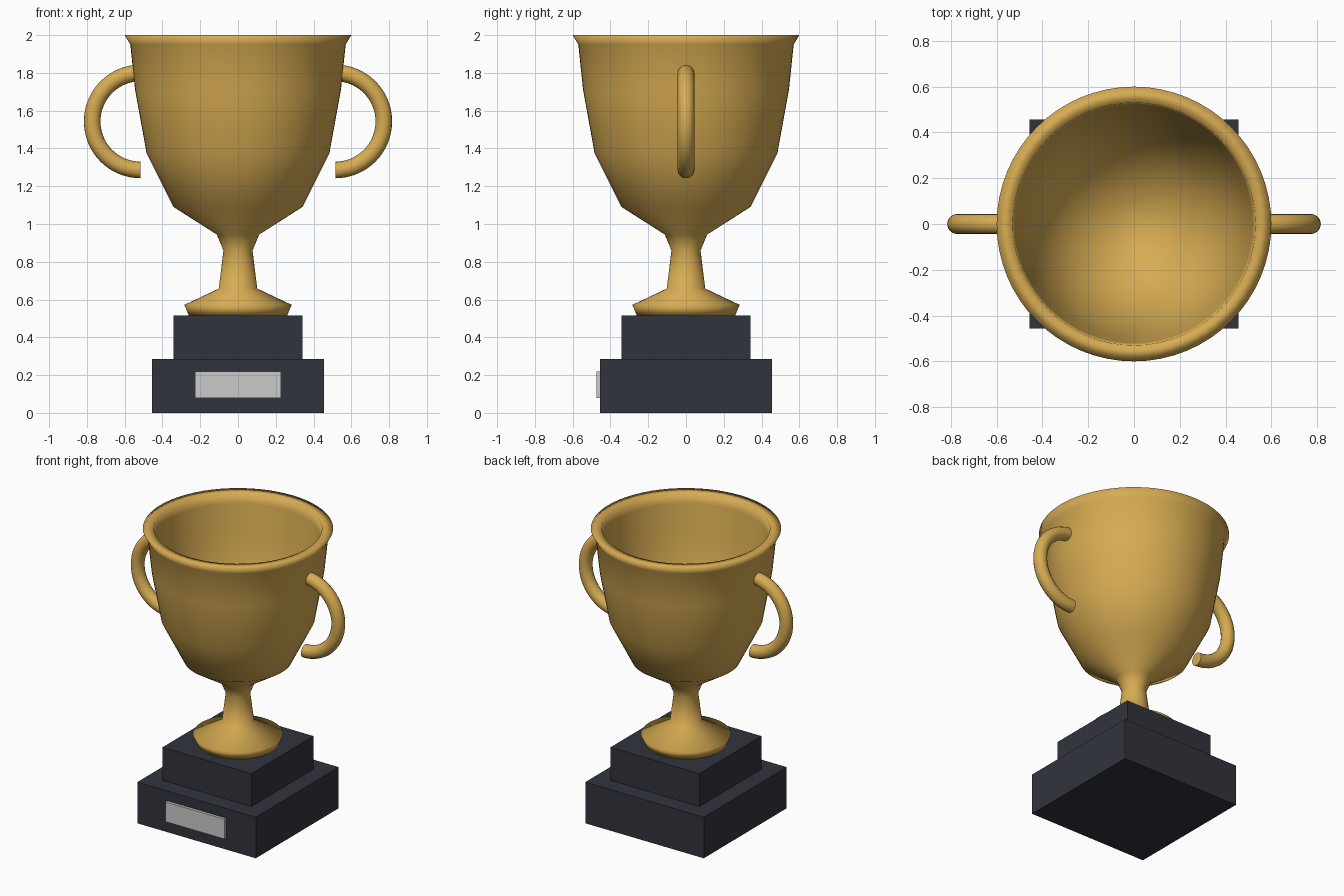
import bpy, bmesh, math
from mathutils import Matrix

if "Cube" in bpy.data.objects:
    bpy.data.objects.remove(bpy.data.objects["Cube"])


def material(name, color):
    m = bpy.data.materials.new(name)
    m.diffuse_color = (*color, 1)
    m.use_nodes = True
    m.node_tree.nodes["Principled BSDF"].inputs["Base Color"].default_value = m.diffuse_color
    return m


GOLD = material("gold", (0.68, 0.41, 0.085))
DARK = material("dark_base", (0.03, 0.034, 0.045))
SILVER = material("silver", (0.55, 0.56, 0.58))


def add_object(name, bm, mat, smooth=False):
    bmesh.ops.recalc_face_normals(bm, faces=bm.faces)
    mesh = bpy.data.meshes.new(name)
    for f in bm.faces:
        f.smooth = smooth
    bm.to_mesh(mesh)
    bm.free()
    mesh.materials.append(mat)
    ob = bpy.data.objects.new(name, mesh)
    bpy.context.collection.objects.link(ob)
    return ob


def box(name, lo, hi, mat):
    bm = bmesh.new()
    size = [b - a for a, b in zip(lo, hi)]
    mid = [(a + b) / 2 for a, b in zip(lo, hi)]
    bmesh.ops.create_cube(bm, size=1, matrix=Matrix.Translation(mid) @ Matrix.Diagonal((*size, 1)))
    return add_object(name, bm, mat)


def lathe(name, profile, mat, segments=64):
    bm = bmesh.new()
    verts = [bm.verts.new((r, 0, z)) for r, z in profile]
    edges = [bm.edges.new(pair) for pair in zip(verts, verts[1:])]
    bmesh.ops.spin(bm, geom=verts + edges, cent=(0, 0, 0), axis=(0, 0, 1),
                   angle=2 * math.pi, steps=segments)
    bmesh.ops.remove_doubles(bm, verts=bm.verts, dist=1e-5)
    return add_object(name, bm, mat, smooth=True)


def handle(name, side, cx=0.515, cz=1.543, major=0.257, minor=0.044, steps=32, sides=16):
    # half-circle tube opening towards the cup
    bm = bmesh.new()
    rings = []
    for i in range(steps + 1):
        a = math.pi / 2 - math.pi * i / steps
        ring = []
        for j in range(sides):
            b = 2 * math.pi * j / sides
            r = major + minor * math.cos(b)
            ring.append(bm.verts.new((side * (cx + r * math.cos(a)), minor * math.sin(b),
                                      cz + r * math.sin(a))))
        rings.append(ring)
    for p, q in zip(rings, rings[1:]):
        for j in range(sides):
            k = (j + 1) % sides
            bm.faces.new((p[j], p[k], q[k], q[j]))
    bm.faces.new(rings[0])
    bm.faces.new(rings[-1])
    ob = add_object(name, bm, GOLD, smooth=True)
    bpy.ops.object.select_all(action='DESELECT')
    ob.select_set(True)
    bpy.context.view_layer.objects.active = ob
    bpy.ops.object.shade_smooth_by_angle(angle=math.radians(40))


# Stepped plinth and name plate
box("lower_plinth", (-0.456, -0.456, 0), (0.456, 0.456, 0.286), DARK)
box("upper_plinth", (-0.342, -0.342, 0.286), (0.342, 0.342, 0.515), DARK)
box("plaque", (-0.227, -0.475, 0.08), (0.227, -0.45, 0.218), SILVER)

# Foot, stem, outer bowl, rim and hollow inside in one turned profile
lathe("cup", [(0, 0.515), (0.26, 0.515), (0.284, 0.572), (0.102, 0.658), (0.077, 0.86),
              (0.112, 0.944), (0.341, 1.09), (0.484, 1.375), (0.545, 1.71), (0.57, 1.95),
              (0.6, 2.0), (0.53, 2.0), (0.52, 1.93), (0.495, 1.7), (0.435, 1.39),
              (0.30, 1.14), (0.10, 1.01), (0, 1.0)], GOLD)

# Side handles
handle("right_handle", 1)
handle("left_handle", -1)
